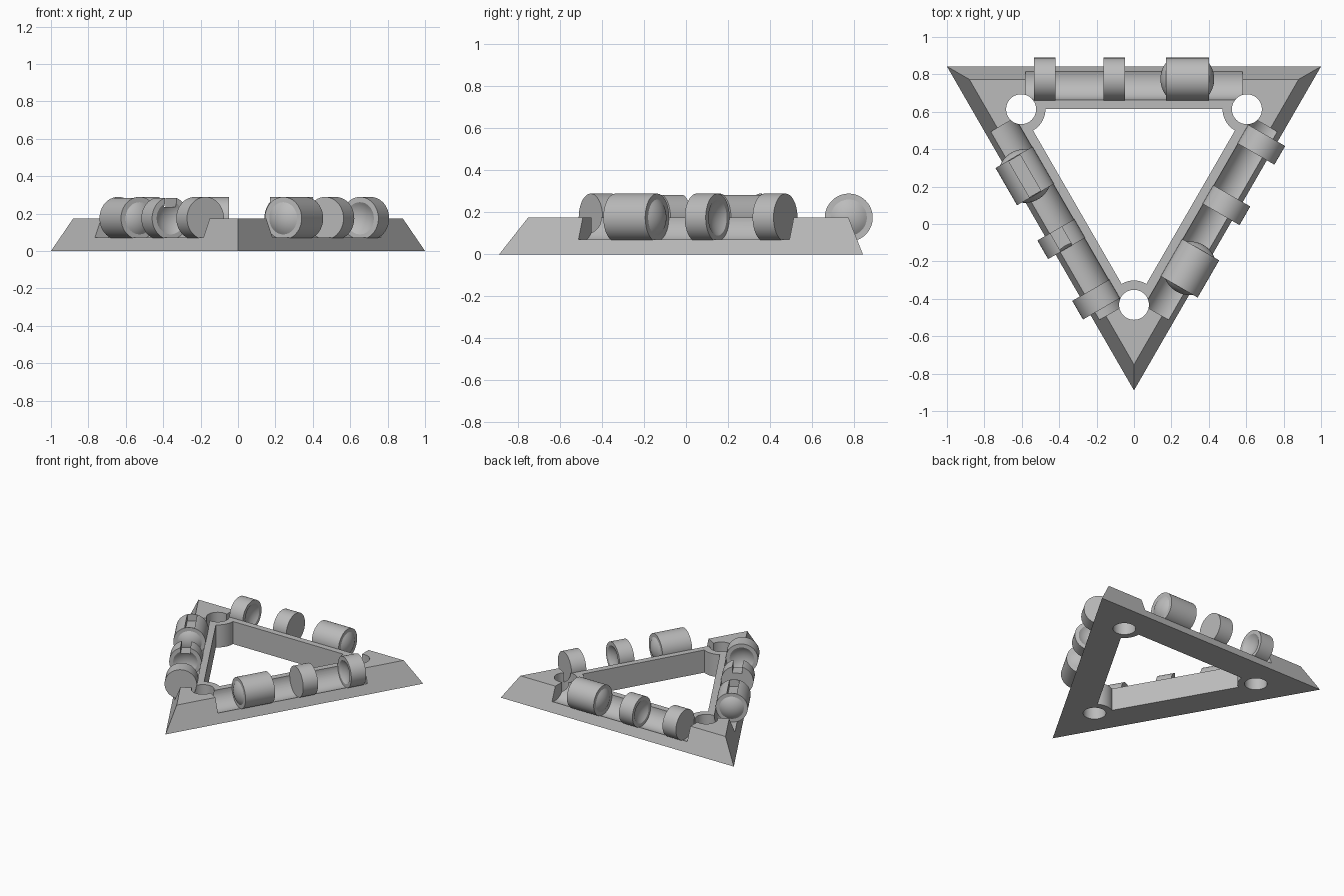
import bpy, bmesh, math
from math import pi, sin, cos, radians
from mathutils import Matrix, Vector

if "Cube" in bpy.data.objects:
    bpy.data.objects.remove(bpy.data.objects["Cube"], do_unlink=True)

CENTRE = Vector((0, 0.265, 0))   # middle of the triangle
HEIGHT = 0.175                   # frame height, also the height of the bead axes
AXIS = 0.51                      # distance from the middle to a bead axis
BEAD_R = 0.114

grey = bpy.data.materials.new("plain grey")
grey.use_nodes = True
grey.diffuse_color = (0.5, 0.5, 0.5, 1)
grey.node_tree.nodes["Principled BSDF"].inputs["Base Color"].default_value = (0.5, 0.5, 0.5, 1)


def make_object(name, bm):
    bmesh.ops.recalc_face_normals(bm, faces=bm.faces)
    mesh = bpy.data.meshes.new(name)
    bm.to_mesh(mesh)
    bm.free()
    mesh.materials.append(grey)
    obj = bpy.data.objects.new(name, mesh)
    bpy.context.collection.objects.link(obj)
    return obj


def corner(radius, k):
    a = radians(-90 + 120 * k)
    return CENTRE + Vector((radius * cos(a), radius * sin(a), 0))


def triangle_block(name, r_low, r_high, z_low, z_high):
    bm = bmesh.new()
    rings = [[bm.verts.new(corner(r, k) + Vector((0, 0, z))) for k in range(3)]
             for r, z in ((r_low, z_low), (r_high, z_high))]
    for ring in rings:
        bm.faces.new(ring)
    for k in range(3):
        n = (k + 1) % 3
        bm.faces.new((rings[0][k], rings[0][n], rings[1][n], rings[1][k]))
    return make_object(name, bm)


def cylinder(name, radius, depth, matrix):
    bm = bmesh.new()
    bmesh.ops.create_cone(bm, cap_ends=True, segments=64, radius1=radius,
                          radius2=radius, depth=depth, matrix=matrix)
    return make_object(name, bm)


def cut(target, cutter):
    mod = target.modifiers.new("cut", "BOOLEAN")
    mod.operation = "DIFFERENCE"
    mod.solver = "EXACT"
    mod.object = cutter
    bpy.context.view_layer.update()
    result = target.evaluated_get(bpy.context.evaluated_depsgraph_get())
    mesh = bpy.data.meshes.new_from_object(result)
    target.modifiers.clear()
    target.data = mesh
    bpy.data.objects.remove(cutter, do_unlink=True)


def smooth(obj):
    bpy.ops.object.select_all(action="DESELECT")
    obj.select_set(True)
    bpy.context.view_layer.objects.active = obj
    bpy.ops.object.shade_smooth_by_angle(angle=radians(25))


def side_frame(k):
    # local z runs anticlockwise along a side, local x points up
    a = radians(-30 + 120 * k)
    out = Vector((cos(a), sin(a), 0))
    along = Vector((-sin(a), cos(a), 0))
    up = Vector((0, 0, 1))
    m = Matrix((up, out, along)).transposed()
    m = Matrix((up, -out, along)).transposed() if m.determinant() < 0 else m
    return Matrix.Translation(CENTRE + out * AXIS + up * HEIGHT) @ m.to_4x4()


# Triangular frame with sloping outer walls and an open middle
frame = triangle_block("triangular_frame", 1.1547, 1.0167, 0, HEIGHT)
opening = triangle_block("opening_cutter", 0.7, 0.7, -0.1, 0.3)
for k in range(3):
    cut(opening, cylinder("boss_cutter", 0.13, 1, Matrix.Translation(corner(0.697, k))))
cut(frame, opening)

# Round trough along each side and a hole in each corner
for k in range(3):
    cut(frame, cylinder("trough_cutter", 0.111, 1.16, side_frame(k)))
for k in range(3):
    cut(frame, cylinder("hole_cutter", 0.08, 1, Matrix.Translation(corner(0.697, k))))
smooth(frame)


def end_profile(z, bulge):
    # radius and position pairs from the rim to the centre of a bead end
    if bulge == 0:
        return [(BEAD_R, z), (0, z)]
    ball, rim = 0.143, 0.086
    base = math.sqrt(ball ** 2 - rim ** 2)
    pts = [(BEAD_R, z)]
    for i in range(9):
        r = rim * (1 - i / 8)
        pts.append((r, z + bulge * (math.sqrt(ball ** 2 - r ** 2) - base)))
    return pts


def bead(name, length, low, high, matrix):
    # low and high: outward bulge of each end along the axis (sign is direction)
    profile = end_profile(-length / 2, low)[::-1] + end_profile(length / 2, high)
    bm = bmesh.new()
    verts = [bm.verts.new((r, 0, z)) for r, z in profile]
    edges = [bm.edges.new(pair) for pair in zip(verts, verts[1:])]
    bmesh.ops.spin(bm, geom=verts + edges, cent=(0, 0, 0), axis=(0, 0, 1),
                   angle=2 * pi, steps=64, use_duplicate=False)
    bmesh.ops.remove_doubles(bm, verts=bm.verts, dist=0.0005)
    bmesh.ops.transform(bm, matrix=matrix, verts=bm.verts)
    return make_object(name, bm)


def slot_cutter(length, matrix):
    bm = bmesh.new()
    size = Matrix.Diagonal((0.12, 0.07, length, 1))
    bmesh.ops.create_cube(bm, size=1, matrix=matrix @ Matrix.Translation((0.12, 0, 0)) @ size)
    return make_object("slot_cutter", bm)


# Three beads per side: double domed, dished ahead, dished behind
BEADS = (("long_domed_bead", -0.285, 0.23, -1, 1),
         ("middle_dished_bead", 0.105, 0.115, 0, -1),
         ("end_dished_bead", 0.478, 0.115, 1, 0))
for k, side in enumerate(("left", "back", "right")):
    index = {"right": 0, "back": 1, "left": 2}[side]
    for name, offset, length, low, high in BEADS:
        place = side_frame(index) @ Matrix.Translation((0, 0, offset))
        obj = bead(side + "_" + name, length, low, high, place)
        # The first two beads on the left carry a slot along the top
        if side == "left" and not name.startswith("end"):
            cut(obj, slot_cutter(length + 0.1 if length < 0.2 else length - 0.01, place))
        smooth(obj)
